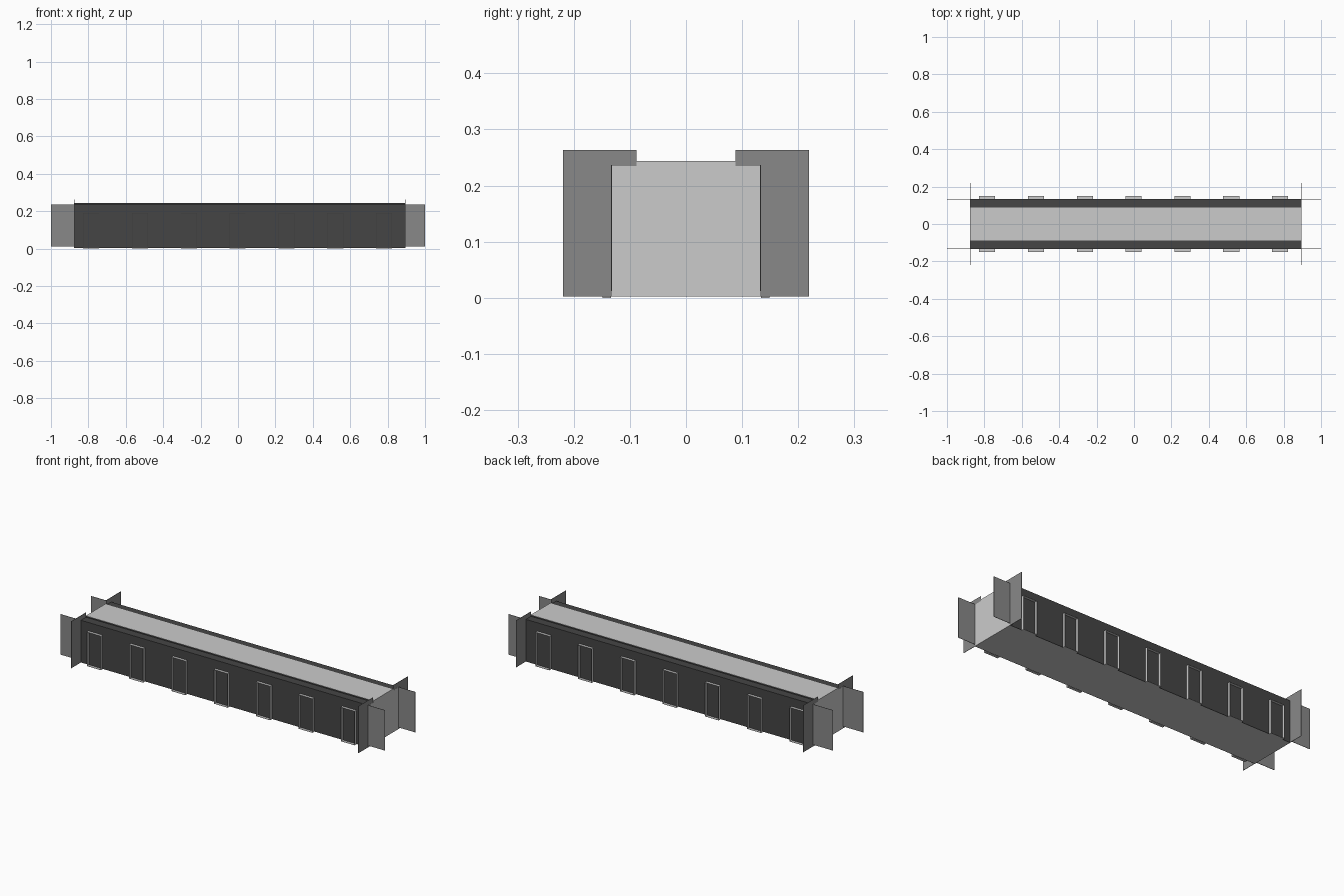
import bpy
import bmesh
from mathutils import Matrix, Vector

if "Cube" in bpy.data.objects:
    bpy.data.objects.remove(bpy.data.objects["Cube"])


def material(name, value):
    m = bpy.data.materials.new(name)
    m.diffuse_color = (value, value, value, 1)
    m.use_nodes = True
    m.node_tree.nodes["Principled BSDF"].inputs["Base Color"].default_value = m.diffuse_color
    return m


LIGHT = material("light_grey", 0.6)
MID = material("mid_grey", 0.25)
DARK = material("dark_grey", 0.06)


def boxes(name, spans, mat):
    """One object made of boxes, each given as a (low, high) corner pair."""
    bm = bmesh.new()
    for lo, hi in spans:
        lo, hi = Vector(lo), Vector(hi)
        size = hi - lo
        bmesh.ops.create_cube(bm, size=1, matrix=Matrix.Translation((lo + hi) / 2)
                              @ Matrix.Diagonal((*size, 1)))
    me = bpy.data.meshes.new(name)
    bm.to_mesh(me)
    bm.free()
    me.materials.append(mat)
    ob = bpy.data.objects.new(name, me)
    bpy.context.collection.objects.link(ob)
    return ob


def mirror_y(ob):
    mod = ob.modifiers.new("both_sides", 'MIRROR')
    mod.use_axis = (False, True, False)


X0, X1 = -0.877, 0.896     # corridor ends
WALL, FLOOR = 0.134, 0.002
T = 0.002                  # sheet thickness

# Closed corridor body and the raised centre of its roof
boxes("corridor_body", [((X0, -0.132, FLOOR), (X1, 0.132, 0.235))], LIGHT)
boxes("roof_panel", [((X0, -0.088, 0.235), (X1, 0.088, 0.244))], LIGHT)

# Dark side wall with the ledge along its top
mirror_y(boxes("side_wall", [
    ((X0 + T, -WALL, FLOOR), (X1 - T, -0.132, 0.237)),
    ((X0 + T, -WALL, 0.235), (X1 - T, -0.088, 0.237)),
    ((X0 + T, -0.089, 0.237), (X1 - T, -0.088, 0.243)),
], DARK))

# Shallow door frames projecting from the walls
frames = []
half, depth, top = 0.043, 0.149, 0.19
for i in range(7):
    x = -0.785 + i * 0.261
    frames += [
        ((x - half, -depth, 0), (x - half + T, -WALL, top)),
        ((x + half - T, -depth, 0), (x + half, -WALL, top)),
        ((x - half, -depth, top - T), (x + half, -WALL, top)),
        ((x - half, -depth, 0), (x + half, -WALL, T)),
    ]
mirror_y(boxes("door_frames", frames, LIGHT))

# Flanges across the ends, standing out past walls and roof
mirror_y(boxes("end_flanges", [
    ((x, -0.219, FLOOR), (x + T, -0.088, 0.263)) for x in (X0 + 0.0005, X1 - T - 0.0005)
], MID))

# Wings continuing the wall line beyond each end
mirror_y(boxes("end_wings", [
    ((-1, -WALL, 0.012), (X0, -0.132, 0.237)),
    ((X1, -WALL, 0.012), (1, -0.132, 0.237)),
], MID))
